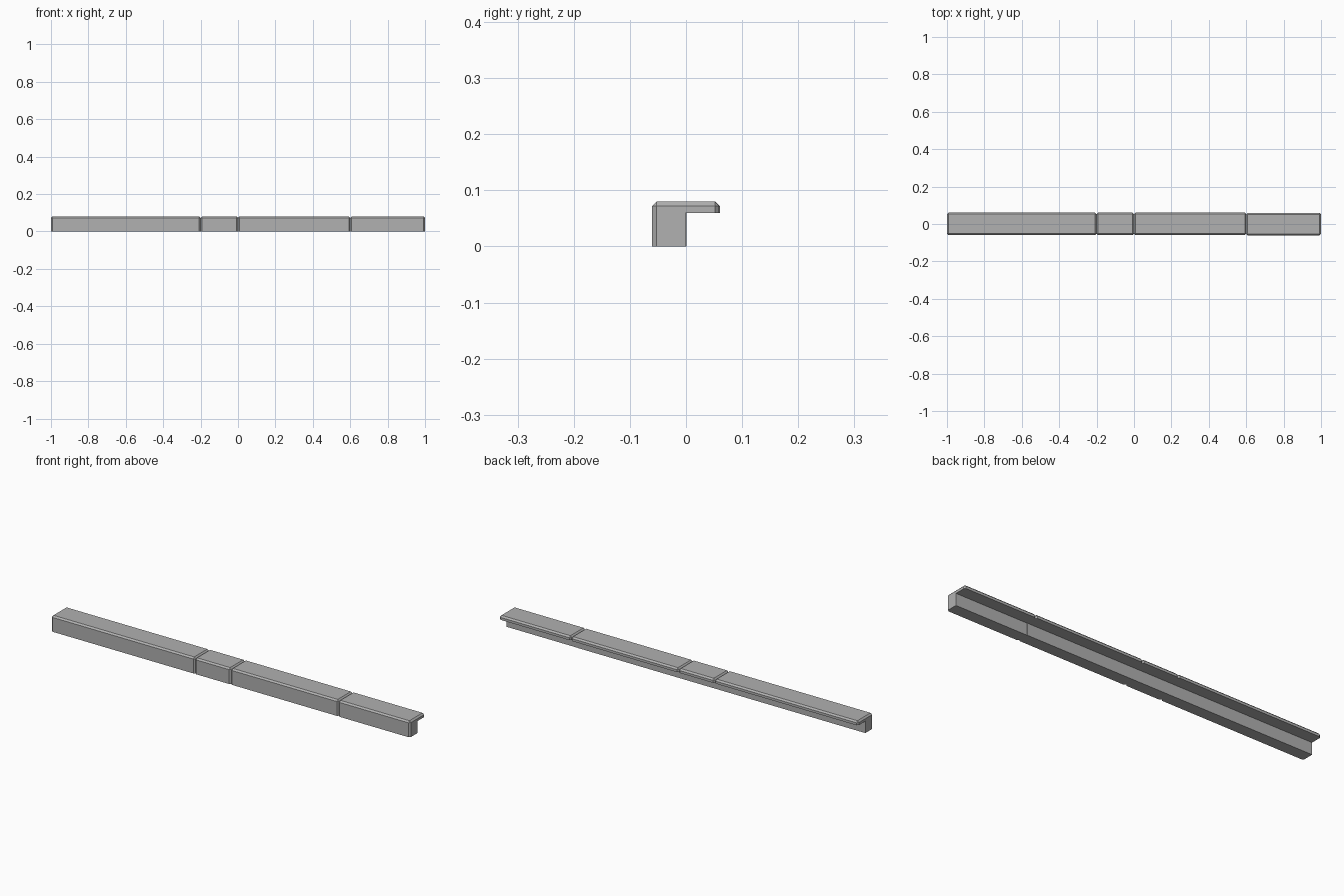
import bpy, bmesh

if "Cube" in bpy.data.objects:
    bpy.data.objects.remove(bpy.data.objects["Cube"])

W, H, T, BEVEL = 0.0597, 0.08, 0.06, 0.0077   # half depth, height, lip underside, chamfer

# Dark grey stone
stone = bpy.data.materials.new("dark_stone")
stone.diffuse_color = (0.44, 0.44, 0.44, 1)
stone.use_nodes = True
stone.node_tree.nodes["Principled BSDF"].inputs["Base Color"].default_value = stone.diffuse_color


def block(name, x0, x1, y):
    # L-shaped profile swept along x
    profile = [(-W, 0), (0, 0), (0, T), (W, T), (W, H), (-W, H)]
    bm = bmesh.new()
    face = bm.faces.new([bm.verts.new((x0, py, pz)) for py, pz in profile])
    ext = bmesh.ops.extrude_face_region(bm, geom=[face])
    moved = [v for v in ext["geom"] if isinstance(v, bmesh.types.BMVert)]
    bmesh.ops.translate(bm, verts=moved, vec=(x1 - x0, 0, 0))
    bmesh.ops.recalc_face_normals(bm, faces=bm.faces)

    # Chamfer the top rim and the outer upright corners
    def chamfered(e):
        a, b = (v.co for v in e.verts)
        top = min(a.z, b.z) > H - 1e-4
        upright = abs(a.z - b.z) > 1e-4 and abs(a.y) > W - 1e-4
        return top or upright

    bmesh.ops.bevel(bm, geom=[e for e in bm.edges if chamfered(e)],
                    offset=BEVEL, offset_type='OFFSET', segments=1,
                    affect='EDGES', profile=0.5)
    bmesh.ops.recalc_face_normals(bm, faces=bm.faces)
    mesh = bpy.data.meshes.new(name)
    bm.to_mesh(mesh)
    bm.free()
    mesh.materials.append(stone)
    obj = bpy.data.objects.new(name, mesh)
    obj.location.y = y
    bpy.context.collection.objects.link(obj)


# Four edging stones in a row; the last sits slightly forward
for name, x0, x1, y in [
    ("long_edging_stone", -1.0, -0.2, 0.0005),
    ("short_edging_stone", -0.2, 0.0, 0.0005),
    ("middle_edging_stone", 0.0, 0.6, 0.0005),
    ("end_edging_stone", 0.6, 1.0, -0.0005),
]:
    block(name, x0, x1, y)
